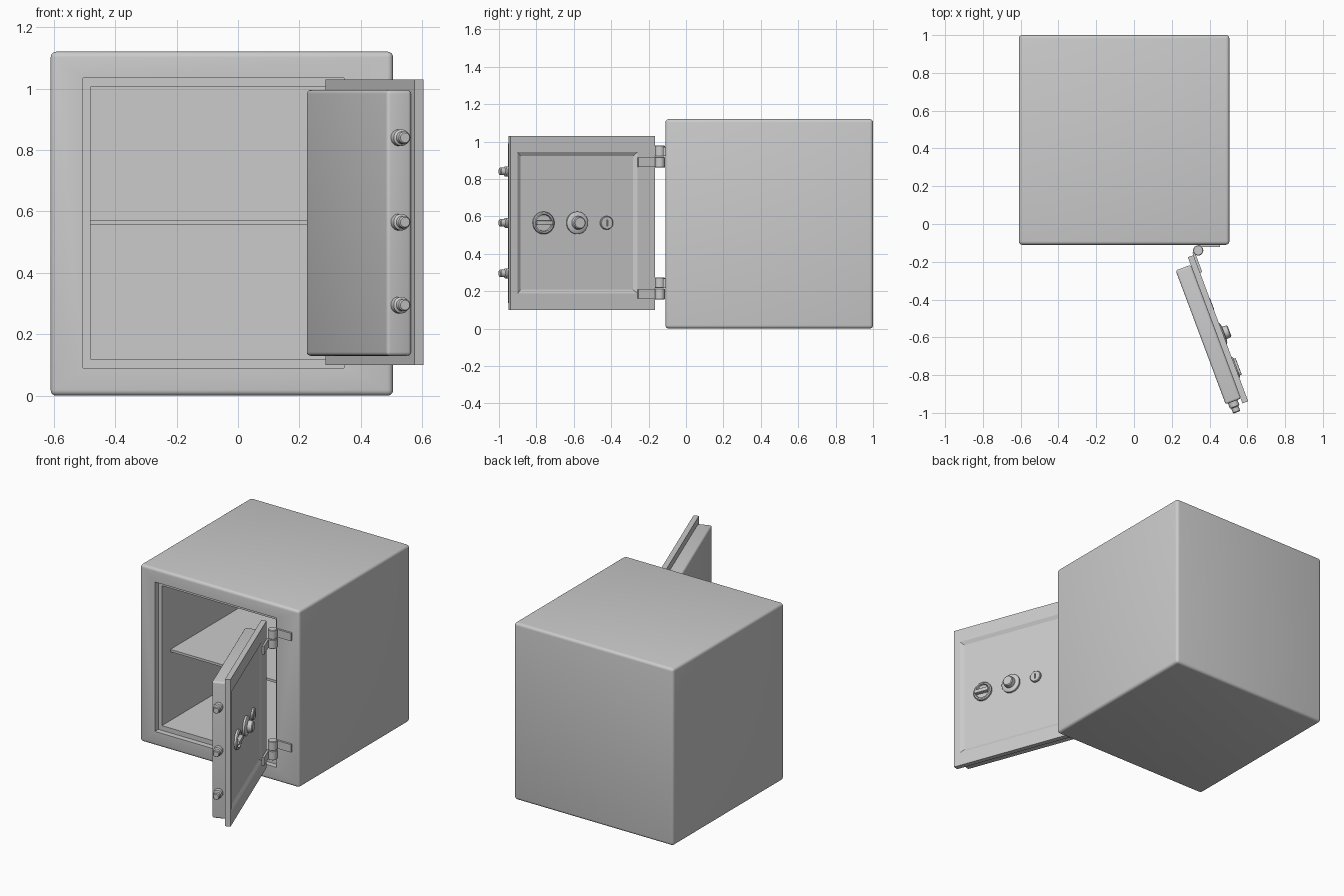
import bpy, bmesh
from math import radians, pi
from mathutils import Matrix, Vector

if "Cube" in bpy.data.objects:
    bpy.data.objects.remove(bpy.data.objects["Cube"])

grey = bpy.data.materials.new("steel grey")
grey.use_nodes = True
COLOUR = (0.6, 0.6, 0.6, 1)
grey.diffuse_color = COLOUR
grey.node_tree.nodes["Principled BSDF"].inputs["Base Color"].default_value = COLOUR

# Door space: x runs from the hinge to the free edge, y points out of the door
WORLD = Matrix.Identity(4)
DOOR = Matrix.Translation((0.285, -0.176, 0)) @ Matrix.Rotation(radians(-69.5), 4, 'Z')
MID = 0.565


def finish(name, bm, matrix):
    bmesh.ops.recalc_face_normals(bm, faces=bm.faces)
    mesh = bpy.data.meshes.new(name)
    bm.to_mesh(mesh)
    bm.free()
    mesh.materials.append(grey)
    obj = bpy.data.objects.new(name, mesh)
    obj.matrix_world = matrix
    bpy.context.collection.objects.link(obj)
    return obj


def smooth(obj):
    bpy.ops.object.select_all(action='DESELECT')
    obj.select_set(True)
    bpy.context.view_layer.objects.active = obj
    bpy.ops.object.shade_smooth_by_angle(angle=radians(35))


def box_mesh(x, y, z, bevel=0):
    bm = bmesh.new()
    bmesh.ops.create_cube(bm, size=1)
    for v in bm.verts:
        v.co = Vector([a + (b - a) * (c + 0.5) for (a, b), c in zip((x, y, z), v.co)])
    if bevel:
        bmesh.ops.bevel(bm, geom=bm.edges[:], offset=bevel, segments=4,
                        profile=0.5, affect='EDGES')
    return bm


def box(name, x, y, z, matrix=WORLD, bevel=0):
    obj = finish(name, box_mesh(x, y, z, bevel), matrix)
    if bevel:
        smooth(obj)
    return obj


def lathe(name, profile, matrix, sides=32):
    """Turn (radius, height) points around the local z axis."""
    bm = bmesh.new()
    verts = [bm.verts.new((r, 0, h)) for r, h in profile]
    edges = [bm.edges.new(pair) for pair in zip(verts, verts[1:])]
    bmesh.ops.spin(bm, geom=verts + edges, axis=(0, 0, 1), cent=(0, 0, 0),
                   angle=2 * pi, steps=sides)
    bmesh.ops.remove_doubles(bm, verts=bm.verts, dist=1e-5)
    obj = finish(name, bm, matrix)
    smooth(obj)
    return obj


def cut(obj, cutter):
    mod = obj.modifiers.new("cut", 'BOOLEAN')
    mod.operation = 'DIFFERENCE'
    mod.solver = 'EXACT'
    mod.object = cutter
    bpy.context.view_layer.objects.active = obj
    bpy.ops.object.modifier_apply(modifier=mod.name)
    bpy.data.objects.remove(cutter)


# Cabinet with a stepped door opening and a hollow inside
cabinet = box("cabinet", (-0.61, 0.505), (-0.11, 1.0), (0, 1.12), bevel=0.018)
cut(cabinet, box("rebate_cutter", (-0.505, 0.345), (-0.2, -0.075), (0.09, 1.035)))
cut(cabinet, box("inside_cutter", (-0.48, 0.32), (-0.15, 0.88), (0.12, 1.005)))
smooth(cabinet)

# Shelf
box("shelf", (-0.48, 0.32), (0.01, 0.88), (0.555, 0.57))

# Door plate with a sunken panel on its outer face
bm = box_mesh((0, 0.826), (0, 0.032), (0.10, 1.03))
bm.normal_update()
face = max(bm.faces, key=lambda f: f.normal.y)
bmesh.ops.inset_individual(bm, faces=[face], thickness=0.1)
for v in face.verts:
    v.co.x += 0.03
    v.co.z = MID + (v.co.z - MID) * 0.96
bmesh.ops.inset_individual(bm, faces=[face], thickness=0.03, depth=-0.012)
finish("door_plate", bm, DOOR)

# Inner door block
box("door_block", (0.043, 0.8), (-0.085, 0.001), (0.13, 0.995), DOOR, 0.012)

# Locking bolts on the free edge
bolt = [(0, 0), (0.027, 0), (0.027, 0.03), (0.02, 0.035), (0.02, 0.058), (0.016, 0.063), (0, 0.063)]
for i, z in enumerate((0.295, MID, 0.84)):
    lathe(f"bolt_{i + 1}", bolt,
          DOOR @ Matrix.Translation((0.797, -0.045, z)) @ Matrix.Rotation(pi / 2, 4, 'Y'))


def on_panel(s):
    return DOOR @ Matrix.Translation((s, 0.02, MID)) @ Matrix.Rotation(-pi / 2, 4, 'X')


# Turning handle: dished ring with a grip bar
lathe("handle_ring", [(0, 0), (0.06, 0), (0.06, 0.012), (0.054, 0.018),
                      (0.046, 0.018), (0.043, 0.006), (0, 0.006)], on_panel(0.635))
box("handle_grip", (-0.047, 0.047), (-0.012, 0.012), (0, 0.03), on_panel(0.635), 0.004)

# Combination dial
lathe("combination_dial", [(0, 0), (0.06, 0), (0.06, 0.012), (0.052, 0.018), (0.036, 0.02),
                           (0.033, 0.045), (0.028, 0.05), (0, 0.05)], on_panel(0.443))

# Key lock with a slot
lock = lathe("key_lock", [(0, 0), (0.036, 0), (0.036, 0.01), (0.032, 0.014), (0, 0.014)],
             on_panel(0.275))
cut(lock, box("slot_cutter", (-0.004, 0.004), (-0.016, 0.016), (0.006, 0.03), on_panel(0.275)))

# Hinges: two knuckles, a leaf on the cabinet and a leaf on the door
knuckle = [(0, 0), (0.024, 0), (0.027, 0.003), (0.027, 0.055), (0.024, 0.058), (0, 0.058)]
for side, z in (("lower", 0.156), ("upper", 0.86)):
    for part, dz in (("bottom", 0), ("top", 0.06)):
        lathe(f"{side}_hinge_{part}_knuckle", knuckle,
              Matrix.Translation((0.34, -0.14, z + dz)), 24)
    box(f"{side}_hinge_cabinet_leaf", (0.34, 0.455), (-0.122, -0.109), (z + 0.062, z + 0.112))
    box(f"{side}_hinge_door_leaf", (-0.014, 0.1), (0.031, 0.044), (z + 0.004, z + 0.054), DOOR)
